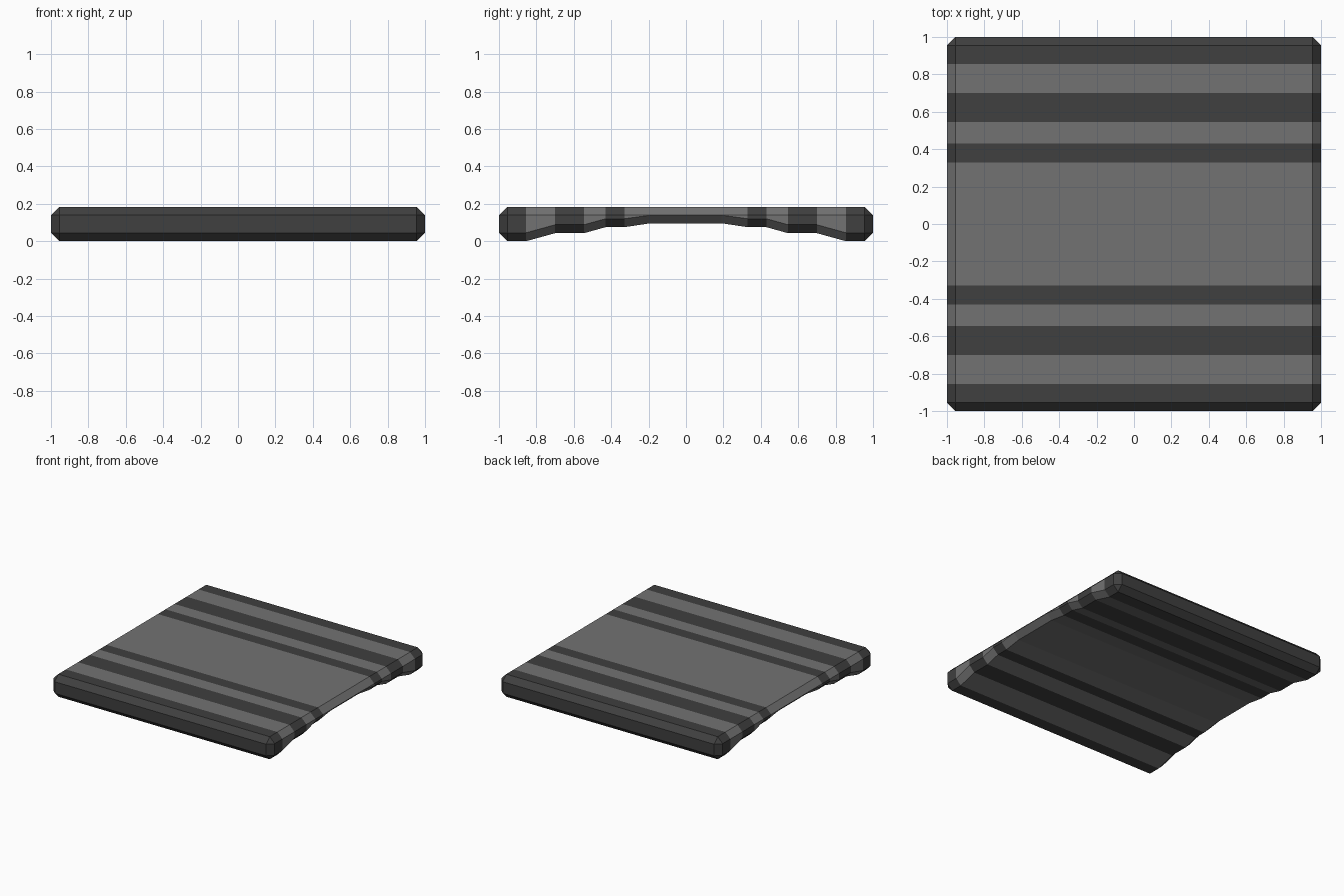
import bpy, bmesh

if "Cube" in bpy.data.objects:
    bpy.data.objects.remove(bpy.data.objects["Cube"])

TOP, C = 0.184, 0.045   # top height, chamfer size

def material(name, g):
    m = bpy.data.materials.new(name)
    m.diffuse_color = (g, g, g, 1)
    m.use_nodes = True
    m.node_tree.nodes["Principled BSDF"].inputs["Base Color"].default_value = m.diffuse_color
    return m

# Underside steps: (distance from centre, underside height)
half = [(0.19, 0.096), (0.33, 0.075), (0.43, 0.075), (0.545, 0.043),
        (0.70, 0.043), (0.855, 0.0), (0.955, 0.0)]

def section(y, h):
    """Chamfered cross-section across x at station y."""
    low = min(h + C, TOP - C)
    right = [(1 - C, h), (1, low), (1, TOP - C), (1 - C, TOP)]
    return [(x, y, z) for x, z in right] + [(-x, y, z) for x, z in reversed(right)]

def end_section(y):
    """End cap, drawn in by the chamfer."""
    s = 1 if y > 0 else -1
    right = [(1 - C, C), (1 - C, C), (1 - C, TOP - C), (1 - C, TOP - C)]
    return [(x, s, z) for x, z in right] + [(-x, s, z) for x, z in reversed(right)]

stations = [(-y, h) for y, h in reversed(half)] + half
rings = [end_section(-1)] + [section(y, h) for y, h in stations] + [end_section(1)]

# Loft the slab, colouring the flat bands dark and the sloped ones light
bm = bmesh.new()
loops = [[bm.verts.new(p) for p in r] for r in rings]
for a, b in zip(loops, loops[1:]):
    mid = abs(a[0].co.y + b[0].co.y) / 2
    dark = mid > 0.855 or 0.545 < mid < 0.70 or 0.33 < mid < 0.43
    for i in range(8):
        j = (i + 1) % 8
        f = bm.faces.new((a[i], a[j], b[j], b[i]))
        f.material_index = int(dark)
for ring in (loops[0], loops[-1]):
    bm.faces.new(ring).material_index = 1
bmesh.ops.remove_doubles(bm, verts=bm.verts[:], dist=0.002)
bmesh.ops.recalc_face_normals(bm, faces=bm.faces[:])

mesh = bpy.data.meshes.new("banded_slab")
bm.to_mesh(mesh)
bm.free()
mesh.materials.append(material("mid_grey", 0.17))
mesh.materials.append(material("dark_grey", 0.05))
bpy.context.collection.objects.link(bpy.data.objects.new("banded_slab", mesh))
